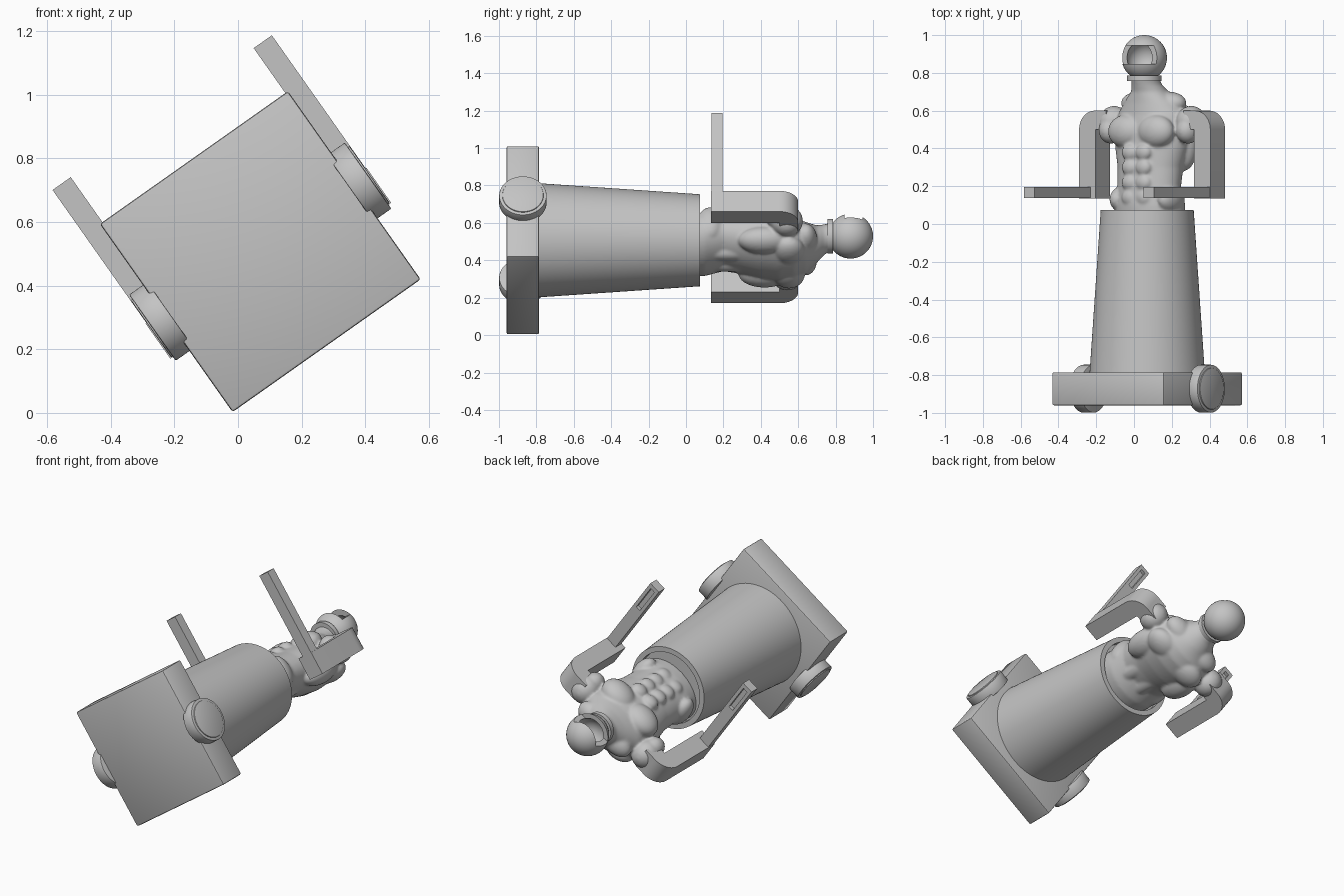
import bpy, bmesh, math
from mathutils import Matrix, Vector

if "Cube" in bpy.data.objects:
    bpy.data.objects.remove(bpy.data.objects["Cube"])

grey = bpy.data.materials.new("plain_grey")
grey.use_nodes = True
COLOUR = (0.55, 0.55, 0.55, 1)
grey.diffuse_color = COLOUR
grey.node_tree.nodes["Principled BSDF"].inputs["Base Color"].default_value = COLOUR

# The figure is built upright (face to +y) and then laid down and rolled
ROLL = math.radians(35.2)
C, S = math.cos(ROLL), math.sin(ROLL)
LAY = Matrix(((-C, -S, 0, 0.07), (0, 0, 1, 0), (-S, C, 0, 0.507), (0, 0, 0, 1)))


def add_object(name, bm):
    bmesh.ops.recalc_face_normals(bm, faces=bm.faces)
    mesh = bpy.data.meshes.new(name)
    bm.to_mesh(mesh)
    bm.free()
    mesh.materials.append(grey)
    obj = bpy.data.objects.new(name, mesh)
    bpy.context.collection.objects.link(obj)
    return obj


def apply_modifiers(obj):
    graph = bpy.context.evaluated_depsgraph_get()
    mesh = bpy.data.meshes.new_from_object(obj.evaluated_get(graph))
    obj.modifiers.clear()
    obj.data = mesh


def finish(obj, angle=35, bevel=0):
    if bevel:
        mod = obj.modifiers.new("bevel", "BEVEL")
        mod.width, mod.segments = bevel, 2
    apply_modifiers(obj)
    obj.data.transform(LAY)
    bpy.ops.object.select_all(action="DESELECT")
    obj.select_set(True)
    bpy.context.view_layer.objects.active = obj
    bpy.ops.object.shade_smooth_by_angle(angle=math.radians(angle))


def box(name, low, high):
    low, high = Vector(low), Vector(high)
    bm = bmesh.new()
    bmesh.ops.create_cube(bm, size=1, matrix=Matrix.Translation((low + high) / 2)
                          @ Matrix.Diagonal((*(high - low), 1)))
    return add_object(name, bm)


def cut(obj, cutter):
    mod = obj.modifiers.new("cut", "BOOLEAN")
    mod.operation, mod.solver, mod.object = "DIFFERENCE", "EXACT", cutter
    apply_modifiers(obj)
    bpy.data.objects.remove(cutter)


def loft(bm, rings, sides=48, caps=True):
    """Skin ellipses given as (z, half width, half depth, centre y)."""
    loops = []
    for z, w, d, y in rings:
        angles = [math.tau * i / sides for i in range(sides)]
        loops.append([bm.verts.new((w * math.cos(t), y + d * math.sin(t), z)) for t in angles])
    for p, q in zip(loops, loops[1:]):
        for i in range(sides):
            j = (i + 1) % sides
            bm.faces.new((p[i], p[j], q[j], q[i]))
    if caps:
        bm.faces.new(loops[0])
        bm.faces.new(loops[-1])


def ball(bm, centre, radii):
    bmesh.ops.create_uvsphere(bm, u_segments=48, v_segments=32, radius=1,
                              matrix=Matrix.Translation(centre) @ Matrix.Diagonal((*radii, 1)))


# Square base
finish(box("base", (-0.362, -0.362, -0.96), (0.362, 0.362, -0.785)), bevel=0.008)

# Tapered skirt with a shallow recess around the waist
bm = bmesh.new()
loft(bm, [(-0.8, 0.306, 0.306, 0), (0.075, 0.246, 0.246, 0),
          (0.075, 0.215, 0.215, 0), (0.04, 0.215, 0.215, 0)], sides=96)
finish(add_object("skirt", bm))

# Muscular torso: a lofted trunk merged with muscle masses
bm = bmesh.new()
loft(bm, [(0.03, 0.20, 0.15, -0.03), (0.1, 0.20, 0.15, -0.028), (0.2, 0.185, 0.13, -0.018),
          (0.3, 0.19, 0.135, -0.03), (0.4, 0.215, 0.145, -0.045), (0.5, 0.225, 0.15, -0.055),
          (0.58, 0.21, 0.14, -0.06), (0.64, 0.165, 0.125, -0.05), (0.7, 0.1, 0.1, -0.025),
          (0.74, 0.078, 0.082, 0.005), (0.78, 0.075, 0.075, 0.025)])
muscles = {
    "chest": ((0.096, 0.055, 0.49), (0.108, 0.07, 0.088)),
    "shoulder": ((0.25, -0.05, 0.54), (0.08, 0.085, 0.085)),
    "upper_arm": ((0.25, -0.02, 0.495), (0.06, 0.07, 0.07)),
    "side_back": ((0.155, -0.11, 0.42), (0.08, 0.07, 0.14)),
    "shoulder_blade": ((0.11, -0.145, 0.55), (0.1, 0.06, 0.085)),
    "neck_slope": ((0.1, -0.06, 0.64), (0.1, 0.07, 0.06)),
    "lower_back": ((0.05, -0.12, 0.22), (0.045, 0.04, 0.16)),
    "flank": ((0.155, 0.0, 0.13), (0.055, 0.1, 0.07)),
}
for side in (-1, 1):
    for (x, y, z), radii in muscles.values():
        ball(bm, (side * x, y, z), radii)
    for row in range(4):
        ball(bm, (side * 0.045, 0.098, 0.14 + row * 0.08), (0.047, 0.03, 0.043))
torso = add_object("torso", bm)
mod = torso.modifiers.new("merge", "REMESH")
mod.mode, mod.voxel_size = "VOXEL", 0.008
mod = torso.modifiers.new("soften", "SMOOTH")
mod.factor, mod.iterations = 0.5, 8
finish(torso, angle=80)

# Neck ring
bm = bmesh.new()
loft(bm, [(0.757, 0.092, 0.092, 0.027), (0.785, 0.092, 0.092, 0.027)])
finish(add_object("neck_ring", bm))

# Hollow helmet with a wide face opening
HEAD = (0, 0.027, 0.88)
bm = bmesh.new()
ball(bm, HEAD, (0.12,) * 3)
helmet = add_object("helmet", bm)
bm = bmesh.new()
ball(bm, HEAD, (0.092,) * 3)
cut(helmet, add_object("helmet_hollow", bm))
cut(helmet, box("face_opening", (-0.15, 0.07, 0.848), (0.15, 0.2, 0.945)))
finish(helmet)

for side, label in ((-1, "left"), (1, "right")):
    # Wheel with a slim cap
    bm = bmesh.new()
    for radius, inner, outer in ((0.127, 0.345, 0.415), (0.11, 0.41, 0.421)):
        spot = Matrix.Translation((side * (inner + outer) / 2, 0, -0.872))
        bmesh.ops.create_cone(bm, cap_ends=True, segments=64, radius1=radius, radius2=radius,
                              depth=outer - inner, matrix=spot @ Matrix.Rotation(math.pi / 2, 4, "Y"))
    finish(add_object(label + "_wheel", bm), bevel=0.004)

    # Bent upper arm: flat profile given depth
    arc = [math.radians(a) for a in range(0, 91, 9)]
    profile = [(0.425, 0.135)] + [(0.325 + 0.1 * math.cos(a), 0.5 + 0.1 * math.sin(a)) for a in arc]
    profile += [(0.25, 0.6), (0.25, 0.5), (0.32, 0.5), (0.32, 0.135)]
    bm = bmesh.new()
    face = bm.faces.new([bm.verts.new((side * x, -0.112, z)) for x, z in profile])
    moved = bmesh.ops.extrude_face_region(bm, geom=[face])["geom"]
    bmesh.ops.translate(bm, vec=(0, 0.135, 0),
                        verts=[v for v in moved if isinstance(v, bmesh.types.BMVert)])
    finish(add_object(label + "_upper_arm", bm))

    # Forearm reaching forward, with a slot near its tip
    a, b = sorted((side * 0.352, side * 0.422))
    forearm = box(label + "_forearm", (a, 0.0, 0.137), (b, 0.535, 0.195))
    cut(forearm, box("slot", (a + 0.02, 0.34, 0.175), (b - 0.02, 0.51, 0.3)))
    finish(forearm)
